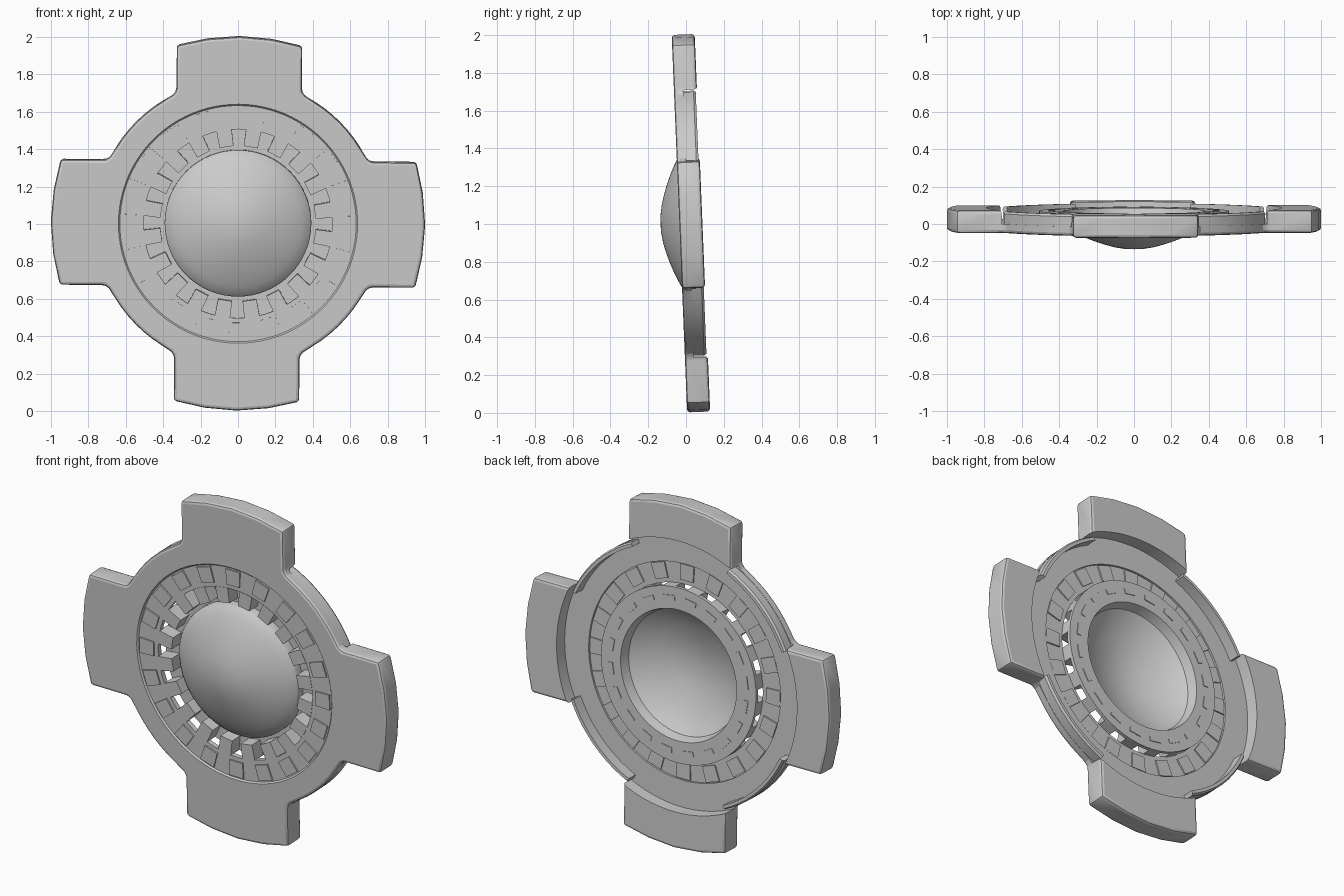
import bpy, bmesh, math
from mathutils import Matrix, Vector

if "Cube" in bpy.data.objects:
    bpy.data.objects.remove(bpy.data.objects["Cube"])

# Local frame: disc in XZ around the origin, front towards -y; PLACE leans it slightly
PLACE = (Matrix.Translation((0, 0, 1.003)) @ Matrix.Rotation(0.041, 4, 'X')
         @ Matrix.Rotation(math.radians(0.5), 4, 'Y'))


def finish(name, bm):
    bmesh.ops.remove_doubles(bm, verts=bm.verts, dist=1e-5)
    bmesh.ops.recalc_face_normals(bm, faces=bm.faces)
    me = bpy.data.meshes.new(name)
    bm.to_mesh(me)
    bm.free()
    ob = bpy.data.objects.new(name, me)
    bpy.context.collection.objects.link(ob)
    return ob


def activate(ob):
    bpy.ops.object.select_all(action='DESELECT')
    ob.select_set(True)
    bpy.context.view_layer.objects.active = ob


def sweep(bm, profile, angles, closed):
    """Revolve a closed (radius, depth) loop around the y axis through the angles."""
    rings = [[bm.verts.new((r * math.sin(a), w, r * math.cos(a))) for r, w in profile] for a in angles]
    m = len(profile)
    for i in range(len(rings) if closed else len(rings) - 1):
        A, B = rings[i], rings[(i + 1) % len(rings)]
        for j in range(m):
            k = (j + 1) % m
            if profile[j][0] or profile[k][0]:
                bm.faces.new((A[j], A[k], B[k], B[j]))
    if not closed:
        bm.faces.new(rings[0])
        bm.faces.new(rings[-1])


def lathe(name, profile, n=64):
    bm = bmesh.new()
    sweep(bm, profile, [2 * math.pi * i / n for i in range(n)], True)
    bmesh.ops.dissolve_degenerate(bm, dist=1e-6, edges=bm.edges)
    return finish(name, bm)


def radial_blocks(name, section, half, count, offset=0.0):
    """Repeat a (radius, depth) section, extruded sideways by +-half, around the axis."""
    bm = bmesh.new()
    for i in range(count):
        rot = Matrix.Rotation(2 * math.pi * i / count + offset, 3, 'Y')
        L, R = [[bm.verts.new(rot @ Vector((s * half * (0.92 if r < section[1][0] else 1), w, r)))
                 for r, w in section] for s in (-1, 1)]
        bm.faces.new(L)
        bm.faces.new(R)
        m = len(section)
        for j in range(m):
            k = (j + 1) % m
            bm.faces.new((L[j], L[k], R[k], R[j]))
    return finish(name, bm)


# Outer plate: four tabs joined by arcs
quarter = [(-.335, .95), (-.17, .986), (0, 1.0), (.17, .986), (.335, .95), (.335, .71), (.352, .687)]
for i in range(1, 8):
    a = math.radians(27 + 36 * i / 8)
    quarter.append((.768 * math.sin(a), .768 * math.cos(a)))
quarter += [(.687, .352), (.71, .335)]
bm = bmesh.new()
loop = []
for q in range(4):
    rot = Matrix.Rotation(q * math.pi / 2, 3, 'Y')
    loop += [bm.verts.new(rot @ Vector((x, -.035, z))) for x, z in quarter]
face = bm.faces.new(loop)
ext = bmesh.ops.extrude_face_region(bm, geom=[face])
bmesh.ops.translate(bm, vec=(0, .122, 0), verts=[v for v in ext['geom'] if isinstance(v, bmesh.types.BMVert)])
plate = finish("outer_plate", bm)
bev = plate.modifiers.new("bevel", 'BEVEL')
bev.width = .016
bev.segments = 2
bev.limit_method = 'ANGLE'
bev.angle_limit = math.radians(35)
activate(plate)
bpy.ops.object.modifier_apply(modifier=bev.name)

# Central opening and the round recess in the back
cutter = lathe("opening_cutter", [(0, -.3), (.645, -.3), (.64, -.036), (.628, -.022), (.628, .014),
                                  (.785, .014), (.795, .3), (0, .3)], 96)
cutter.hide_render = True
mod = plate.modifiers.new("cut", 'BOOLEAN')
mod.operation = 'DIFFERENCE'
mod.solver = 'EXACT'
mod.object = cutter
activate(plate)
bpy.ops.object.modifier_apply(modifier=mod.name)
bpy.data.objects.remove(cutter)

# Raised rims between the tabs on the back
bm = bmesh.new()
for q in range(4):
    sweep(bm, [(.742, .006), (.766, .006), (.768, .068), (.76, .080), (.742, .080)],
          [q * math.pi / 2 + math.radians(24.5 + 41 * i / 10) for i in range(11)], False)
rims = finish("back_rims", bm)

# Thin ring that carries the outer teeth
tooth_ring = lathe("tooth_ring", [(.505, -.026), (.635, -.026), (.635, .002), (.505, .002)])
outer_teeth = radial_blocks("outer_teeth", [(.53, -.034), (.622, -.034), (.622, .010), (.53, .010)], .046, 20)

# Hollow dome with its rear flange
dome = lathe("dome", [(0, -.135), (.05, -.133), (.1, -.125), (.15, -.112), (.2, -.096), (.25, -.077),
                      (.3, -.055), (.34, -.034), (.37, -.015), (.388, .003), (.392, .015), (.392, .05),
                      (.508, .05), (.508, .07), (.38, .07), (.365, .015), (.32, -.018), (.25, -.055),
                      (.15, -.09), (.08, -.105), (0, -.112)])

# Blocks between dome and tooth ring, and their ends showing behind the flange
half_step = math.pi / 20
inner_blocks = radial_blocks("inner_blocks", [(.415, -.028), (.506, -.028), (.506, .06), (.415, .06)],
                             .041, 20, half_step)
block_ends = radial_blocks("block_ends", [(.43, .06), (.458, .06), (.458, .074), (.43, .074)],
                           .038, 20, half_step)

for ob in (plate, rims, tooth_ring, outer_teeth, dome, inner_blocks, block_ends):
    ob.matrix_world = PLACE
    activate(ob)
    bpy.ops.object.shade_smooth_by_angle(angle=math.radians(20))
